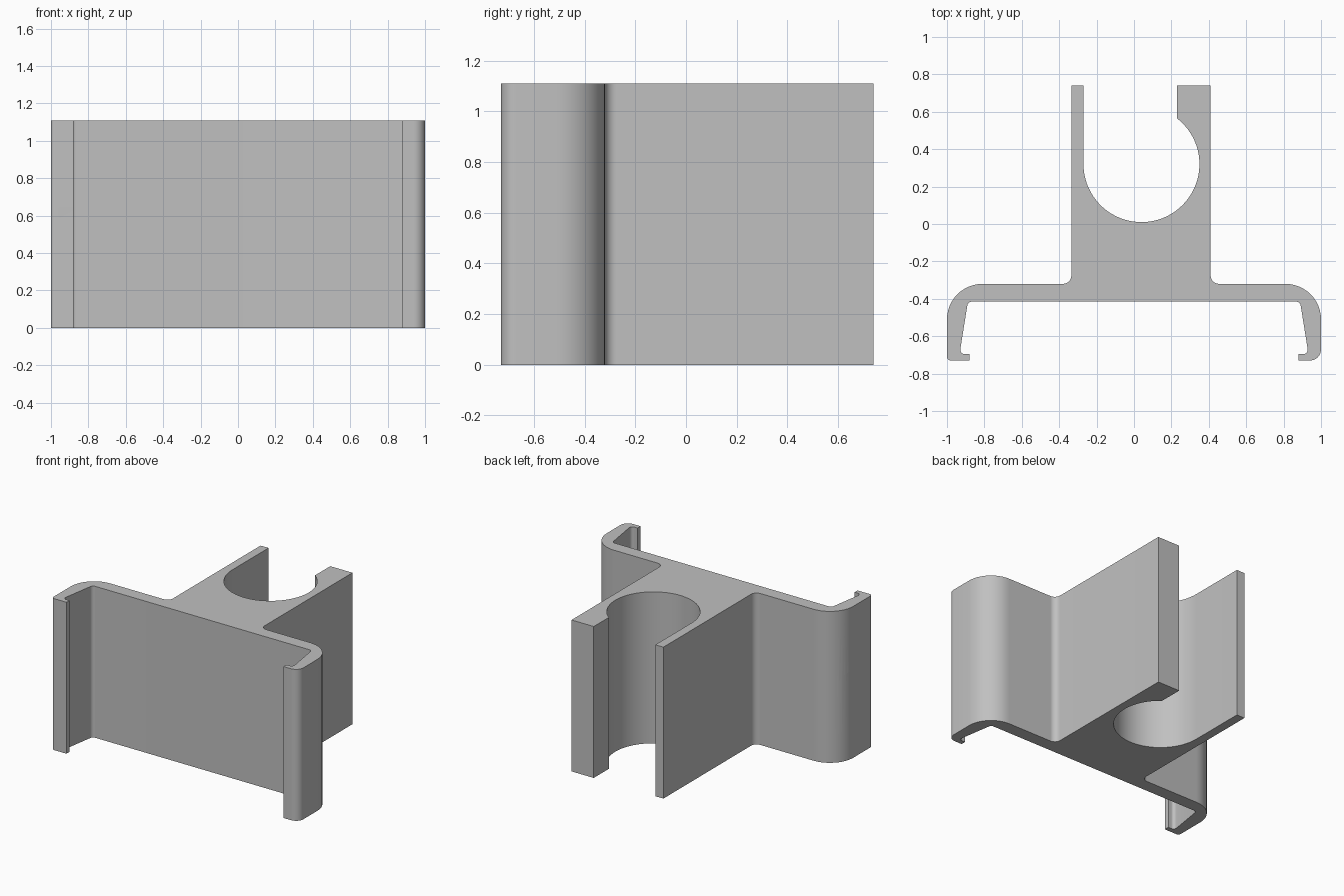
import bpy, bmesh, math
from mathutils import Vector, Matrix

cube = bpy.data.objects.get("Cube")
if cube:
    bpy.data.objects.remove(cube)

HEIGHT = 1.11


def rounded(corners, steps=8):
    """Turn (x, y, radius) corners into an outline with filleted corners."""
    pts = []
    n = len(corners)
    for i, (x, y, r) in enumerate(corners):
        p = Vector((x, y))
        if r == 0:
            pts.append(p)
            continue
        a = (Vector(corners[i - 1][:2]) - p).normalized()
        b = (Vector(corners[(i + 1) % n][:2]) - p).normalized()
        half = a.angle(b) / 2
        centre = p + (a + b).normalized() * (r / math.sin(half))
        start = p + a * (r / math.tan(half)) - centre
        end = p + b * (r / math.tan(half)) - centre
        sweep = start.angle_signed(end)
        for k in range(steps + 1):
            t = -sweep * k / steps
            pts.append(centre + Matrix.Rotation(t, 2) @ start)
    return pts


def prism(name, outline, depth, matrix=Matrix()):
    """Extrude a closed outline along its local z."""
    bm = bmesh.new()
    face = bm.faces.new([bm.verts.new((p[0], p[1], 0)) for p in outline])
    ext = bmesh.ops.extrude_face_region(bm, geom=[face])
    top = [v for v in ext["geom"] if isinstance(v, bmesh.types.BMVert)]
    bmesh.ops.translate(bm, verts=top, vec=(0, 0, depth))
    bm.transform(matrix)
    bmesh.ops.recalc_face_normals(bm, faces=bm.faces)
    mesh = bpy.data.meshes.new(name)
    bm.to_mesh(mesh)
    bm.free()
    obj = bpy.data.objects.new(name, mesh)
    bpy.context.collection.objects.link(obj)
    return obj


def cut(target, cutter):
    cutter.hide_render = True
    mod = target.modifiers.new("cut", "BOOLEAN")
    mod.operation = "DIFFERENCE"
    mod.solver = "EXACT"
    mod.object = cutter
    bpy.context.view_layer.objects.active = target
    bpy.ops.object.modifier_apply(modifier=mod.name)
    bpy.data.objects.remove(cutter)


def clip_arm(side, corner):
    """Hooked arm on one side, from the plate's back round to its front."""
    pts = [(1, -0.32, 0.19), (1, -0.73, corner), (0.88, -0.73, 0),
           (0.88, -0.695, 0), (0.928, -0.695, 0.022), (0.928, -0.665, 0),
           (0.888, -0.415, 0.025)]
    return [(side * x, y, r) for x, y, r in pts]


# Cable seat: round pocket between the two upright legs
seat = []
for k in range(49):
    a = math.radians(52.2 - 232.2 * k / 48)
    seat.append((0.04 + 0.31 * math.cos(a), 0.32 + 0.31 * math.sin(a), 0))

# Whole clip cross-section
profile = [(0.41, 0.74, 0), (0.23, 0.74, 0)] + seat
profile += [(-0.27, 0.74, 0), (-0.335, 0.74, 0), (-0.335, -0.32, 0.045)]
profile += clip_arm(-1, 0.02)
profile += clip_arm(1, 0.06)[::-1]
profile += [(0.41, -0.32, 0.045)]
clip = prism("clip_bracket", rounded(profile, 12), HEIGHT)

# Notch through the lower part of the right arm, with a filleted top
notch = rounded([(0, -0.1, 0), (0, 0.645, 0.1), (0.6, 0.645, 0), (0.6, -0.1, 0)], 12)
out = Vector((-0.8, -0.6, 0))
along = Vector((-0.6, 0.8, 0))
start = Vector((-0.955, -0.385, 0)) - along * 0.094
frame = Matrix((out, (0, 0, 1), along)).transposed().to_4x4()
frame.translation = start - along * 0.5
# keep the notch clear of the plate and the opposite arm
cut(clip, prism("notch_cutter", notch, 0.9, frame))

# Rounded lower outer edge of the shortened hook
edge = [(-1.02, 0.60), (-0.96, 0.60), (-0.96, 0.645), (-0.98, 0.65),
        (-0.993, 0.662), (-1.0, 0.685), (-1.02, 0.685)]
frame = Matrix(((1, 0, 0), (0, 0, 1), (0, 1, 0))).to_4x4()
frame.translation = (0, -0.8, 0)
cut(clip, prism("edge_cutter", edge, 0.28, frame))

# Plain grey plastic
grey = bpy.data.materials.new("grey_plastic")
grey.use_nodes = True
colour = (0.53, 0.53, 0.53, 1)
grey.diffuse_color = colour
grey.node_tree.nodes["Principled BSDF"].inputs["Base Color"].default_value = colour
clip.data.materials.clear()
clip.data.materials.append(grey)

bpy.ops.object.select_all(action="DESELECT")
clip.select_set(True)
bpy.context.view_layer.objects.active = clip
bpy.ops.object.shade_smooth_by_angle(angle=math.radians(30))
